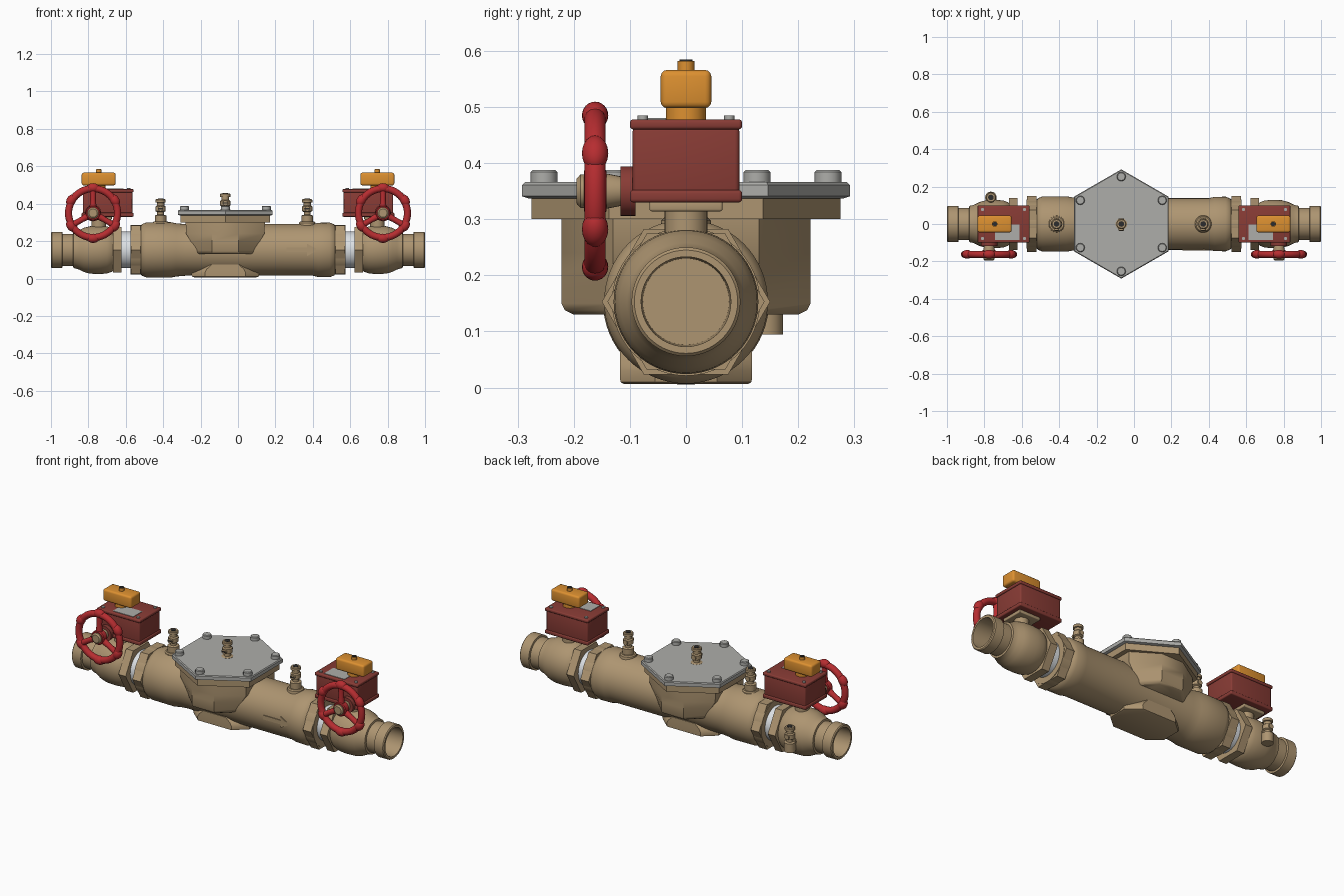
import bpy, bmesh, math
from mathutils import Matrix, Vector

if "Cube" in bpy.data.objects:
    bpy.data.objects.remove(bpy.data.objects["Cube"], do_unlink=True)


def material(name, r, g, b):
    m = bpy.data.materials.new(name)
    m.use_nodes = True
    m.diffuse_color = (r, g, b, 1)
    m.node_tree.nodes["Principled BSDF"].inputs["Base Color"].default_value = (r, g, b, 1)
    return m


BRONZE = material("bronze", 0.42, 0.30, 0.165)
GREY = material("grey steel", 0.42, 0.42, 0.40)
WHITE = material("white ring", 0.72, 0.75, 0.78)
BOX_RED = material("dark red", 0.25, 0.045, 0.036)
WHEEL_RED = material("bright red", 0.47, 0.026, 0.03)
ORANGE = material("orange", 0.72, 0.28, 0.03)
DARK = material("dark opening", 0.025, 0.025, 0.025)

AXIS_Z = 0.153
ALONG_X = Matrix.Rotation(math.pi / 2, 4, 'Y')
ALONG_Y = Matrix.Rotation(-math.pi / 2, 4, 'X')


def finish(name, bm, mat, loc=(0, 0, 0), rot=None, bevel=0, angle=35):
    bm.transform(Matrix.Translation(loc) @ (rot or Matrix()))
    bmesh.ops.recalc_face_normals(bm, faces=bm.faces)
    me = bpy.data.meshes.new(name)
    if bevel:
        bmesh.ops.bevel(bm, geom=bm.edges[:], offset=bevel, segments=3,
                        profile=0.5, affect='EDGES', clamp_overlap=True)
    bm.to_mesh(me)
    bm.free()
    me.materials.append(mat)
    me.shade_smooth()
    me.set_sharp_from_angle(angle=math.radians(angle))
    ob = bpy.data.objects.new(name, me)
    bpy.context.collection.objects.link(ob)
    return ob


def loft(name, rings, mat, **kw):
    """Skin a stack of equal-length point rings and cap both ends."""
    bm = bmesh.new()
    rows = [[bm.verts.new(p) for p in ring] for ring in rings]
    n = len(rows[0])
    for a, b in zip(rows, rows[1:]):
        for i in range(n):
            bm.faces.new((a[i], a[(i + 1) % n], b[(i + 1) % n], b[i]))
    bm.faces.new(rows[0])
    bm.faces.new(rows[-1])
    return finish(name, bm, mat, **kw)


def lathe(name, profile, mat, sides=48, turn=0, **kw):
    """Turn (height, radius) pairs about local z."""
    angles = [turn + math.tau * i / sides for i in range(sides)]
    rings = [[(r * math.cos(a), r * math.sin(a), h) for a in angles] for h, r in profile]
    return loft(name, rings, mat, **kw)


def rod(name, z0, z1, r, mat, **kw):
    return lathe(name, [(z0, r), (z1, r)], mat, **kw)


def box(name, lo, hi, mat, bevel=0.008):
    bm = bmesh.new()
    lo, hi = Vector(lo), Vector(hi)
    bmesh.ops.create_cube(bm, size=1, matrix=Matrix.Diagonal((*(hi - lo), 1)))
    return finish(name, bm, mat, loc=(lo + hi) / 2, bevel=bevel)


def prism(name, outline, z0, z1, mat, **kw):
    return loft(name, [[(x, y, z) for x, y in outline] for z in (z0, z1)], mat, **kw)


def octagon(hx, hy, tip, side):
    """Elongated outline with a flat tip of half width tip and straight sides of half length side."""
    return [(tip, -hy), (hx, -side), (hx, side), (tip, hy),
            (-tip, hy), (-hx, side), (-hx, -side), (-tip, -hy)]


# Main pipe body
lathe("main_body", [(-.53, .115), (-.515, .137), (-.49, .147), (-.36, .148), (-.33, .142),
                    (-.28, .138), (.40, .138), (.43, .145), (.49, .146), (.515, .136), (.53, .115)],
      BRONZE, sides=64, loc=(0, 0, AXIS_Z), rot=ALONG_X)

# Chamber, flange and cover in the middle
CX = -0.068
shoulder = [(z, hx, hy) for z, hx, hy in ((.13, .145, .20), (.138, .155, .216), (.15, .16, .222),
                                          (.20, .185, .222), (.24, .21, .222), (.31, .212, .222))]
loft("chamber", [[(x, y, z) for x, y in octagon(hx, hy, .07, .13)] for z, hx, hy in shoulder],
     BRONZE, loc=(CX, 0, 0))
rod("chamber_flange", .30, .337, .275, BRONZE, sides=6, turn=math.pi / 6, loc=(CX, 0, 0))
lathe("cover_plate", [(.337, .28), (.341, .284), (.36, .30), (.365, .297)][:1] +
      [(.341, .292), (.361, .292), (.366, .287)], GREY, sides=6, turn=math.pi / 6, loc=(CX, 0, 0))
for i in range(6):
    a = math.pi / 6 + i * math.pi / 3
    lathe("cover_bolt", [(.362, .024), (.384, .024), (.388, .02)], GREY, sides=12,
          loc=(CX + .253 * math.cos(a), .253 * math.sin(a), 0))

# Foot pad under the body
foot = ((.006, .165, .110), (.010, .178, .117), (.03, .182, .118), (.05, .165, .118), (.075, .12, .118))
loft("foot_pad", [[(x, y, z) for x, y in octagon(hx, hy, hx * .6, .055)] for z, hx, hy in foot],
     BRONZE, loc=(CX, 0, 0))

# Raised flow arrow on the front
arrow = [(.26, -.012), (.37, -.012), (.37, -.032), (.43, 0), (.37, .032), (.37, .012), (.26, .012)]
prism("flow_arrow", arrow, .130, .1415, BRONZE, loc=(0, 0, AXIS_Z), rot=Matrix.Rotation(math.pi / 2, 4, 'X'))


def test_cock(x, y, z):
    """Small bleed valve standing at the given base point."""
    lathe("test_cock", [(-.03, .031), (.022, .031), (.026, .018), (.04, .018), (.045, .027), (.07, .027),
                        (.076, .02), (.09, .02), (.092, .027), (.106, .027), (.11, .023)],
          BRONZE, sides=20, loc=(x, y, z))
    rod("test_cock_spindle", -.034, .03, .014, BRONZE, sides=16, loc=(x, y, z + .058), rot=ALONG_Y)
    box("test_cock_slot", (x - .011, y - .037, z + .055), (x + .011, y - .033, z + .061), DARK, 0)
    rod("test_cock_opening", .108, .112, .015, DARK, sides=16, loc=(x, y, z))


for x, z in ((-.414, .315), (CX, .345), (.37, .315)):
    test_cock(x, 0, z)
for x in (-.414, .37):
    lathe("cock_boss", [(.26, .05), (.298, .044), (.304, .038)], BRONZE, sides=24, loc=(x, 0, 0))

# Side bleed valve at the back
rod("side_boss", .08, .135, .03, BRONZE, sides=24, loc=(-.765, 0, .15), rot=ALONG_Y)
test_cock(-.765, .142, .125)


def torus(name, major, minor, mat, loc, rot):
    bm = bmesh.new()
    n, k = 48, 14
    grid = [[bm.verts.new(((major + minor * math.cos(b)) * math.cos(a),
                           (major + minor * math.cos(b)) * math.sin(a), minor * math.sin(b)))
             for b in [math.tau * j / k for j in range(k)]]
            for a in [math.tau * i / n for i in range(n)]]
    for i in range(n):
        for j in range(k):
            u, v = grid[i], grid[(i + 1) % n]
            bm.faces.new((u[j], v[j], v[(j + 1) % k], u[(j + 1) % k]))
    finish(name, bm, mat, loc=loc, rot=rot)


def shutoff_valve(s, side):
    """Valve, gear box, handle and handwheel; s is -1 or 1 along x."""
    out = ALONG_X if s > 0 else Matrix.Rotation(-math.pi / 2, 4, 'Y')
    at = (0, 0, AXIS_Z)
    # Union: two hex nuts with a pale ring between
    rod(side + "_body_nut", .52, .572, .150, BRONZE, sides=6, turn=math.pi / 2, loc=at, rot=out)
    rod(side + "_body_collar", .515, .575, .132, BRONZE, loc=at, rot=out)
    rod(side + "_ring", .56, .635, .098, WHITE, loc=at, rot=out)
    rod(side + "_valve_nut", .622, .668, .140, BRONZE, sides=6, turn=math.pi / 2, loc=at, rot=out)
    # Valve body with grooved, open end
    lathe(side + "_valve_body", [(.66, .105), (.675, .117), (.70, .126), (.74, .129), (.79, .127), (.825, .118),
                                 (.85, .105), (.868, .099), (.88, .097), (.882, .086), (.938, .086), (.94, .097),
                                 (.995, .097), (1, .092), (1, .08), (.80, .077)],
          BRONZE, sides=56, loc=at, rot=out)
    # Neck below the gear box
    rod(side + "_neck", .25, .32, .038, BRONZE, sides=32, loc=(s * .745, 0, 0))
    x0, x1 = sorted((s * .675, s * .81))
    box(side + "_mount_plate", (x0, -.065, .314), (x1, .065, .332), BRONZE, .004)
    # Gear box with rim, lid, label and screws
    x0, x1 = sorted((s * .565, s * .83))
    box(side + "_gear_box", (x0, -.095, .332), (x1, .095, .465), BOX_RED)
    for part, z0, z1 in (("rim", .33, .352), ("lid", .46, .478)):
        box(side + "_box_" + part, (x0 - .006, -.1, z0), (x1 + .006, .1, z1), BOX_RED, .006)
    a, b = sorted((s * .612, s * .742))
    box(side + "_label", (a, -.085, .476), (b, -.002, .4805), GREY, 0)
    for x in (x0 + .02, x1 - .02):
        for y in (-.077, .077):
            rod(side + "_screw", .474, .485, .009, GREY, sides=12, loc=(x, y, 0))
    # Indicator handle
    hx = s * .745
    rod(side + "_handle_base", .47, .505, .036, ORANGE, sides=32, loc=(hx, 0, 0))
    box(side + "_handle", (hx - .091, -.045, .498), (hx + .091, .045, .566), ORANGE, .011)
    rod(side + "_handle_cap", .56, .582, .015, ORANGE, sides=20, loc=(hx, 0, 0))
    rod(side + "_handle_pin", .575, .585, .012, DARK, sides=20, loc=(hx, 0, 0))
    # Handwheel with lobes and three spokes
    wx, wy, wz = s * .775, -.162, .35
    hub = (wx, 0, wz)
    rod(side + "_wheel_boss", -.117, -.09, .044, BOX_RED, sides=32, loc=hub, rot=ALONG_Y)
    lathe(side + "_wheel_hub", [(-.195, .022), (-.188, .03), (-.14, .031), (-.115, .026)],
          BRONZE, sides=28, loc=hub, rot=ALONG_Y)
    lathe(side + "_wheel_center", [(-.182, .036), (-.177, .04), (-.147, .04), (-.142, .036)],
          WHEEL_RED, sides=28, loc=hub, rot=ALONG_Y)
    torus(side + "_wheel_rim", .131, .019, WHEEL_RED, (wx, wy, wz), ALONG_Y)
    for i in range(6):
        spin = Matrix.Rotation(i * math.pi / 3, 4, 'Y')
        lobe = bmesh.new()
        bmesh.ops.create_uvsphere(lobe, u_segments=20, v_segments=12, radius=1,
                                  matrix=Matrix.Translation((0, 0, .135)) @ Matrix.Diagonal((.034, .0235, .0245, 1)))
        finish(side + "_wheel_lobe", lobe, WHEEL_RED, loc=(wx, wy, wz), rot=spin)
        if i % 2 == 0:
            lathe(side + "_wheel_spoke", [(.02, .02), (.07, .015), (.13, .017)], WHEEL_RED,
                  sides=14, loc=(wx, wy, wz), rot=spin)


shutoff_valve(-1, "right")
shutoff_valve(1, "left")
